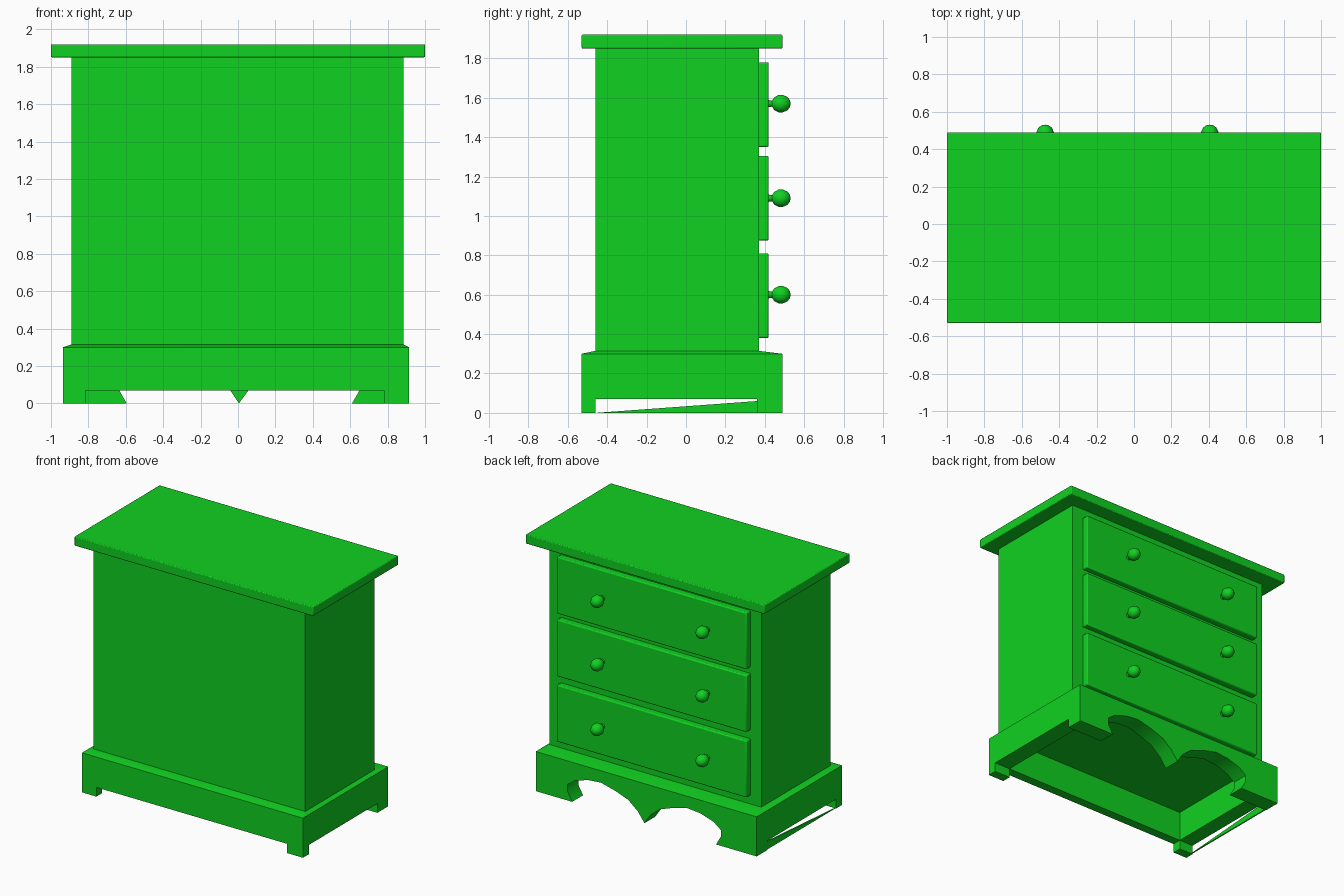
import bpy, bmesh, math
from mathutils import Vector

if "Cube" in bpy.data.objects:
    bpy.data.objects.remove(bpy.data.objects["Cube"])

green = bpy.data.materials.new("green_paint")
green.diffuse_color = (0.005, 0.64, 0.015, 1)
green.use_nodes = True
green.node_tree.nodes["Principled BSDF"].inputs["Base Color"].default_value = green.diffuse_color


def finish(bm, name, angle=35):
    bmesh.ops.recalc_face_normals(bm, faces=bm.faces[:])
    me = bpy.data.meshes.new(name)
    bm.to_mesh(me)
    bm.free()
    ob = bpy.data.objects.new(name, me)
    bpy.context.collection.objects.link(ob)
    me.materials.append(green)
    bpy.ops.object.select_all(action='DESELECT')
    ob.select_set(True)
    bpy.context.view_layer.objects.active = ob
    bpy.ops.object.shade_smooth_by_angle(angle=math.radians(angle))
    return ob


def box(name, x0, x1, y0, y1, z0, z1, bevel=0.0):
    bm = bmesh.new()
    bmesh.ops.create_cube(bm, size=1)
    for v in bm.verts:
        v.co = Vector((x1 if v.co.x > 0 else x0,
                       y1 if v.co.y > 0 else y0,
                       z1 if v.co.z > 0 else z0))
    ob = finish(bm, name)
    if bevel:
        m = ob.modifiers.new("edge", 'BEVEL')
        m.width, m.segments = bevel, 2
    return ob


def panel(name, profile, axis, a, b):
    """Extrude a (u, z) profile along x or y from a to b."""
    bm = bmesh.new()
    place = (lambda u, z, d: (d, u, z)) if axis == 'x' else (lambda u, z, d: (u, d, z))
    face = bm.faces.new([bm.verts.new(place(u, z, a)) for u, z in profile])
    ext = bmesh.ops.extrude_face_region(bm, geom=[face])
    step = Vector((b - a, 0, 0)) if axis == 'x' else Vector((0, b - a, 0))
    bmesh.ops.translate(bm, vec=step,
                        verts=[g for g in ext['geom'] if isinstance(g, bmesh.types.BMVert)])
    return finish(bm, name)


# Cabinet body and overhanging top
box("cabinet_body", -0.89, 0.885, -0.46, 0.37, 0.30, 1.85)
box("table_top", -1, 1, -0.53, 0.49, 1.85, 1.92, 0.006)

# Sloped cap between plinth and body
bm = bmesh.new()
bmesh.ops.create_cube(bm, size=1)
for v in bm.verts:
    up = v.co.z > 0
    xs = (-0.89, 0.885) if up else (-0.935, 0.915)
    ys = (-0.46, 0.37) if up else (-0.53, 0.49)
    v.co = Vector((xs[v.co.x > 0], ys[v.co.y > 0], 0.315 if up else 0.30))
finish(bm, "plinth_cap", 20)

# Plain plinth panel with two block feet
panel("plinth_back", [(-0.935, 0), (-0.815, 0), (-0.815, 0.07), (0.78, 0.07),
                      (0.78, 0), (0.915, 0), (0.915, 0.30), (-0.935, 0.30)],
      'y', -0.53, -0.46)

# Scalloped plinth panel with flared feet and centre drop
half = [(0.61, 0), (0.65, 0.07), (0.65, 0.12), (0.59, 0.165), (0.48, 0.20),
        (0.37, 0.21), (0.25, 0.18), (0.14, 0.14), (0.06, 0.075)]
arch = [(-x + 0.015, z) for x, z in half]
panel("plinth_scalloped",
      [(-0.935, 0)] + arch + [(0.005, 0)] + half[::-1] +
      [(0.915, 0), (0.915, 0.30), (-0.935, 0.30)], 'y', 0.36, 0.49)

# Side rails of the plinth, with block feet set into the corners
for side, a, b in (("left", -0.935, -0.815), ("right", 0.78, 0.915)):
    box("plinth_side_" + side, a, b, -0.46, 0.36, 0.07, 0.30)

# Thin wedge below the left rail
panel("left_wedge", [(-0.46, 0), (0.36, 0), (0.36, 0.06)], 'x', -0.93, -0.92)

# Drawers with pairs of turned knobs
knob = [(0.020, 0.415), (0.016, 0.437), (0.034, 0.448), (0.046, 0.470),
        (0.046, 0.492), (0.036, 0.515), (0.018, 0.528), (0.0, 0.531)]
for name, z0, z1, zk in (("top", 1.35, 1.78, 1.57),
                         ("middle", 0.875, 1.305, 1.09),
                         ("bottom", 0.38, 0.81, 0.60)):
    box("drawer_" + name, -0.80, 0.79, 0.365, 0.42, z0, z1, 0.008)
    for tag, xk in (("left", -0.475), ("right", 0.405)):
        bm = bmesh.new()
        vs = [bm.verts.new((xk + r, y, zk)) for r, y in knob]
        edges = [bm.edges.new(p) for p in zip(vs, vs[1:])]
        bmesh.ops.spin(bm, geom=vs + edges, cent=(xk, 0, zk), axis=(0, 1, 0),
                       angle=math.tau, steps=10)
        bmesh.ops.remove_doubles(bm, verts=bm.verts[:], dist=0.0005)
        finish(bm, f"knob_{name}_{tag}", 60)
